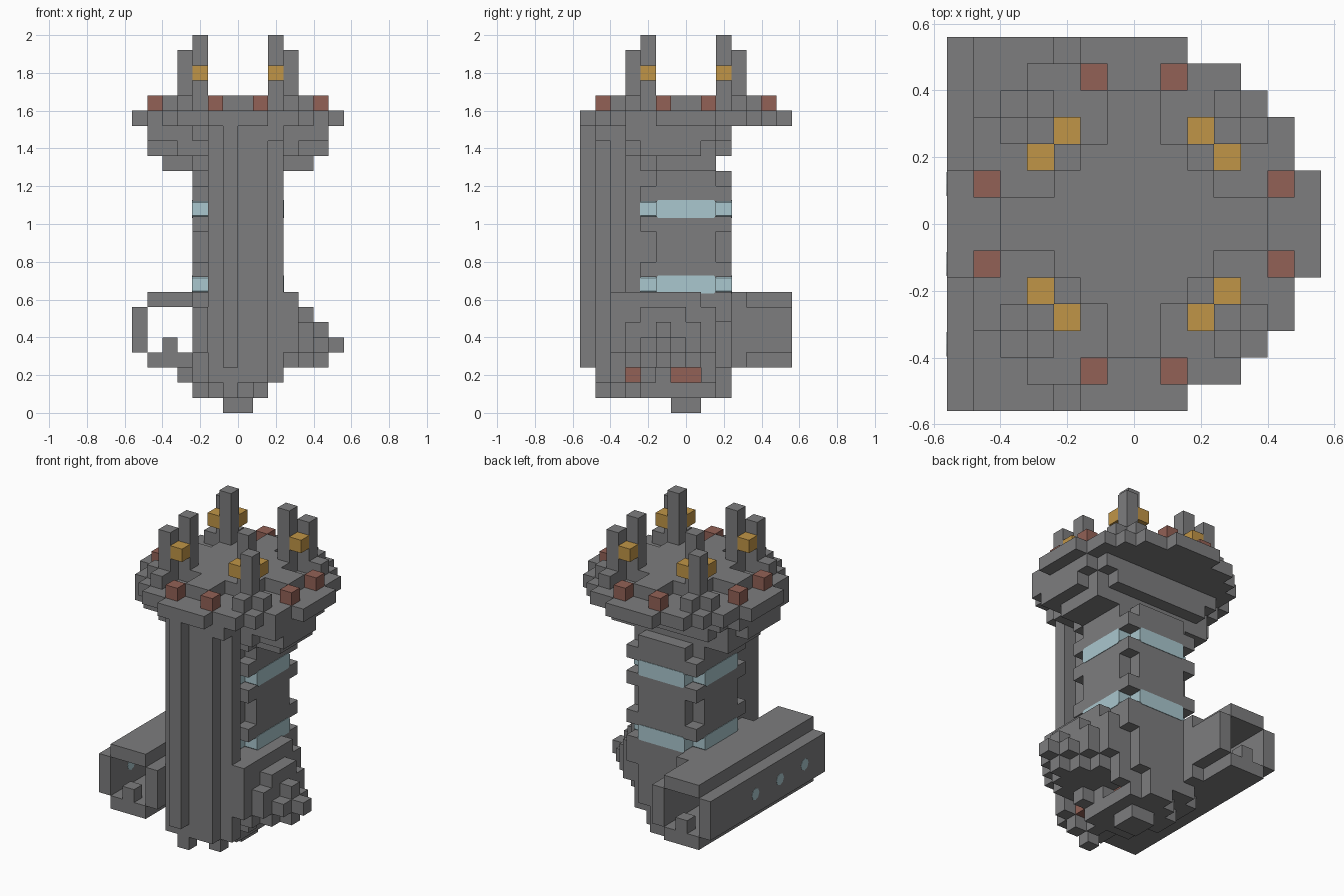
import bpy, bmesh, math
from mathutils import Matrix

if "Cube" in bpy.data.objects:
    bpy.data.objects.remove(bpy.data.objects["Cube"], do_unlink=True)

U = 0.08  # size of one block


def material(name, rgb):
    m = bpy.data.materials.new(name)
    m.use_nodes = True
    m.diffuse_color = (*rgb, 1)
    m.node_tree.nodes["Principled BSDF"].inputs["Base Color"].default_value = (*rgb, 1)
    return m


grey = material("stone grey", (0.205, 0.205, 0.21))
glass = material("pale blue glass", (0.40, 0.57, 0.62))
red = material("brick red", (0.29, 0.12, 0.093))
amber = material("amber", (0.53, 0.30, 0.063))


def finish(name, bm, mat):
    me = bpy.data.meshes.new(name)
    bm.to_mesh(me)
    bm.free()
    me.materials.append(mat)
    ob = bpy.data.objects.new(name, me)
    bpy.context.collection.objects.link(ob)
    return ob


def blocks(name, mat, boxes):
    """Boxes as (x0, x1, y0, y1, z0, z1) in block units."""
    bm = bmesh.new()
    for x0, x1, y0, y1, z0, z1 in boxes:
        place = Matrix.Translation(((x0 + x1) * U / 2, (y0 + y1) * U / 2, (z0 + z1) * U / 2))
        size = Matrix.Diagonal(((x1 - x0) * U, (y1 - y0) * U, (z1 - z0) * U, 1))
        bmesh.ops.create_cube(bm, size=1, matrix=place @ size)
    return finish(name, bm, mat)


def plus(a, b, z0, z1):
    """Cross-shaped layer: two overlapping boxes."""
    return [(-a, a, -b, b, z0, z1), (-b, b, -a, a, z0, z1)]


def cell(x, y, z0, z1):
    return (x - .5, x + .5, y - .5, y + .5, z0, z1)


SIGNS = [(sx, sy) for sx in (-1, 1) for sy in (-1, 1)]

# Tower shaft, open at the window levels, with corner blocks beside the windows
blocks("tower_shaft", grey, plus(3, 2, 9, 13) + plus(3, 2, 14, 16) + [
    (-2, 2, -2, 2, 8, 16), (-3, 3, -3, 2, 16, 19),
    (-3, 2, -3, 3, 3, 8), (2, 3, -4, 2, 3, 8), (2, 3, 2, 3, 6, 8)])
blocks("corner_blocks", grey, [cell(2.5 * sx, 2.5 * sy, z, z + 1)
                               for z in (9, 12, 14) for sx, sy in SIGNS])

# Thick window panels on every face
for level in (8.5, 13.5):
    for turn, side in enumerate(("left", "back", "right", "front")):
        bm = bmesh.new()
        bmesh.ops.create_cube(bm, size=1, matrix=Matrix.Diagonal((U + .003, .32, .094, 1)))
        ends = [e for e in bm.edges if abs(e.verts[0].co.x - e.verts[1].co.x) > .001]
        bmesh.ops.bevel(bm, geom=ends, offset=.012, segments=1, affect='EDGES')
        bm.transform(Matrix.Rotation(turn * math.pi / 2, 4, 'Z')
                     @ Matrix.Translation((2.5 * U + .0015, 0, level * U)))
        finish("window_panel_" + side, bm, glass)

# Front buttress of stepped columns, leaving the window ends clear
blocks("front_columns", grey, [
    (-1, 0, -7, -6, 3, 19), (-2, 0, -6, -3, 2, 19), (0, 2, -6, -4, 2, 19),
    (0, 2, -4, -3, 3, 19), (2, 3, -5, -4, 2, 18), (1, 3, -6, -5, 18, 19),
    (-1, 0, -6, -5, 1, 2), (1, 2, -5, -4, 1, 2)])

# Tapered ragged base
blocks("base", grey, [
    (-3, 0, -4, 3, 2, 3), (-4, -3, -2, 2, 2, 3), (0, 1, -4, -1, 2, 3), (0, 1, 1, 3, 2, 3),
    (1, 2, -3, -1, 2, 3), (1, 2, 1, 2, 2, 3), (2, 3, -3, -2, 2, 3), (2, 3, 1, 2, 2, 3),
    (-2, 2, -3, 2, 1, 2), (-3, -2, -1, 1, 1, 2), (-1, 1, 2, 3, 1, 2), (0, 1, -4, -3, 1, 2),
    (-1, 1, -1, 1, 0, 1)])
blocks("base_lights", red, [(1, 2, -4, -3, 2, 3), (0, 1, -1, 1, 2, 3)])

# Stepped outcrop on the left side
blocks("side_outcrop", grey, [
    (3, 4, -5, 2, 4, 7), (3, 4, -4, 1, 3, 4), (3, 4, -5, 1, 7, 8),
    (4, 5, -4, 1, 4, 6), (4, 5, -3, 0, 3, 4), (4, 5, -3, 0, 6, 7),
    (5, 6, -3, 0, 4, 5), (5, 6, -2, -1, 3, 6), (6, 7, -2, -1, 4, 5)])

# Open-ended hangar on the right side, joined to the shaft
blocks("hangar", grey, [
    (-6, -3, -7, 7, 7, 8), (-6, -3, -7, 7, 3, 4), (-7, -6, -7, 7, 4, 7),
    (-3, -2, -7, 7, 4, 7), (-3, -2, -4, 4, 3, 8)])
blocks("hangar_stops", grey, [cell(-4.5, 6.5 * s, 4, 5) for s in (-1, 1)])
for y in (-.36, -.12, .12):
    bm = bmesh.new()
    bmesh.ops.create_cone(bm, cap_ends=True, segments=8, radius1=.036, radius2=.036, depth=U + .003,
                          matrix=Matrix.Translation((-6.5 * U, y, 5.5 * U))
                          @ Matrix.Rotation(math.pi / 2, 4, 'Y'))
    finish("porthole", bm, glass)

# Stepped corbel of long ledges below the crown
blocks("crown_corbel", grey, [
    (-5, 5, -2, 2, 16, 17), (-6, 6, -3, 1, 17, 18), (-5, 5, -3, 2, 17, 18), (-4, 4, -4, 3, 17, 18),
    (-6, 6, -4, 2, 18, 19), (-5, 5, -4, 3, 18, 19), (-3, 3, -5, 3, 18, 19)])

# Crown platform and raised floor
blocks("crown_platform", grey, plus(7, 2, 19, 20) + plus(6, 4, 19, 20) + [(-5, 5, -5, 5, 19, 20)])
blocks("crown_floor", grey, [
    (-3, 3, -3, 3, 20, 21), (-1, 1, 3, 5, 20, 21), (-1, 1, -5, -3, 20, 21),
    (-5, -3, -1, 1, 20, 21), (3, 5, -1, 1, 20, 21)])

# Rim blocks, spires and lamps at the four corners
rim, spires, lamps, beacons = [], [], [], []
for sx, sy in SIGNS:
    rim += [cell(x * sx, y * sy, 20, 21) for x, y in ((4.5, 3.5), (3.5, 4.5))]
    spires += [cell(2.5 * sx, 2.5 * sy, 20, 25), cell(3.5 * sx, 3.5 * sy, 20, 24)]
    lamps += [cell(2.5 * sx, 3.5 * sy, 22, 23), cell(3.5 * sx, 2.5 * sy, 22, 23)]
    beacons += [cell(1.5 * sx, 5.5 * sy, 20, 21), cell(5.5 * sx, 1.5 * sy, 20, 21)]
blocks("rim_blocks", grey, rim)
blocks("spires", grey, spires)
blocks("spire_lamps", amber, lamps)
blocks("rim_beacons", red, beacons)
